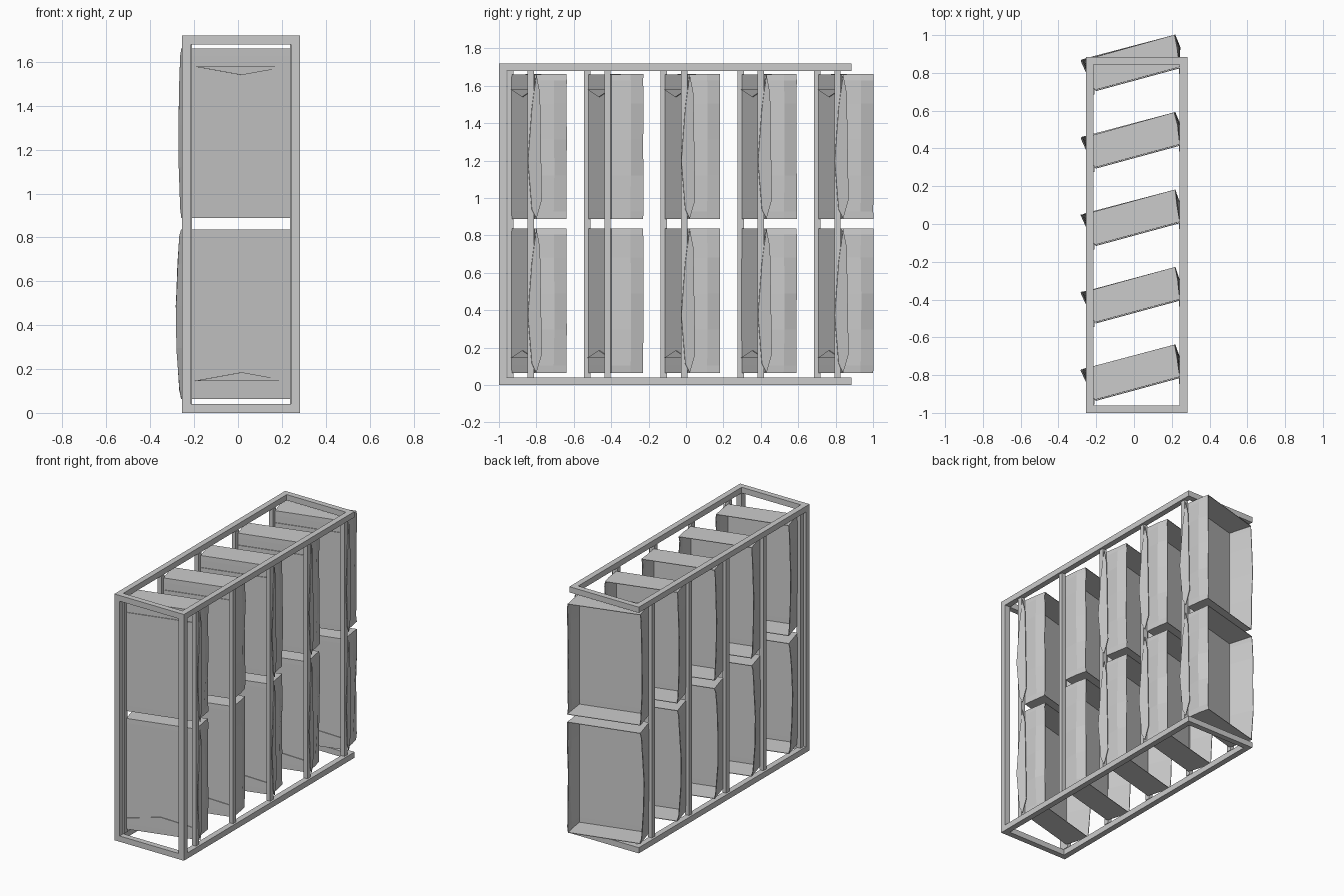
import bpy, bmesh, math, random
from mathutils import Matrix

cube = bpy.data.objects.get("Cube")
if cube:
    bpy.data.objects.remove(cube)
random.seed(4)

grey = bpy.data.materials.new("mid grey")
grey.use_nodes = True
tone = (0.6, 0.6, 0.6, 1)
grey.diffuse_color = tone
grey.node_tree.nodes["Principled BSDF"].inputs["Base Color"].default_value = tone


def finish(name, bm):
    bmesh.ops.recalc_face_normals(bm, faces=bm.faces[:])
    mesh = bpy.data.meshes.new(name)
    bm.to_mesh(mesh)
    bm.free()
    mesh.materials.append(grey)
    ob = bpy.data.objects.new(name, mesh)
    bpy.context.collection.objects.link(ob)
    return ob


def bar(name, x, y, z):
    """Box between the (low, high) pairs of each axis."""
    bm = bmesh.new()
    lo, hi = zip(x, y, z)
    size = [b - a for a, b in zip(lo, hi)]
    mid = [(a + b) / 2 for a, b in zip(lo, hi)]
    bmesh.ops.create_cube(bm, size=1, matrix=Matrix.Translation(mid) @ Matrix.Diagonal((*size, 1)))
    return finish(name, bm)


def sheet(bm, points):
    bm.faces.new([bm.verts.new(p) for p in points])


# Frame: top and bottom rings, joined by two uprights at the front only
X0, X1, Y0, Y1, H, T = -0.255, 0.282, -1.0, 0.885, 1.72, 0.04
for label, z in (("bottom", (0, T)), ("top", (H - T, H))):
    bar(label + "_rail_right", (X0, X0 + T), (Y0, Y1), z)
    bar(label + "_rail_left", (X1 - T, X1), (Y0, Y1), z)
    bar(label + "_front_bar", (X0 + T, X1 - T), (Y0, Y0 + T), z)
    bar(label + "_back_bar", (X0 + T, X1 - T), (Y1 - T, Y1), z)
bar("front_upright_right", (X0, X0 + T), (Y0, Y0 + T), (T, H - T))
bar("front_upright_left", (X1 - T, X1), (Y0, Y0 + T), (T, H - T))

W, D, ANGLE, STEP = 0.467, 0.17, math.radians(15.2), 0.41


def jitter():
    return random.uniform(-0.004, 0.004)


def panel(name, origin_y, z0, z1, splay, flap):
    """Hollow tray of thin sheet, open at the back, with splayed crumpled ends."""
    bm = bmesh.new()
    h = z1 - z0
    rings = []
    for t, b in ((0, 0.1), (0.05, 0.4), (0.3, 0.9), (0.55, 1), (0.8, 0.7), (0.96, 0.4), (1, 0.1)):
        z = z0 + t * h
        outline = [(-splay * b, D + jitter()), (0, 0), (W, 0),
                   (W + 0.01 + 0.016 * b + jitter(), 0.1), (W + 0.018 + jitter(), D)]
        rings.append([bm.verts.new((u, v, z)) for u, v in outline])
    for low, high in zip(rings, rings[1:]):
        for k in range(4):
            bm.faces.new((low[k], low[k + 1], high[k + 1], high[k]))
    bm.faces.new(rings[0])
    bm.faces.new(rings[-1])
    # Pointed fold on the front face, at the outer end of the tray
    edge, tip = (z1 - 0.08, z1 - 0.12) if z0 > 0.5 else (z0 + 0.08, z0 + 0.12)
    sheet(bm, [(0.005, -0.006, edge), (W - 0.005, -0.006, edge), (W / 2, -0.006, tip)])
    # Loose edge of the wrapping that covers the post
    if flap:
        u = W + 0.028
        sheet(bm, [(u, 0, z0), (u, 0.03, z0 + 0.1), (u, 0.02, z1 - 0.1), (u, 0, z1),
                   (u, -0.025, z1 - 0.18), (u, -0.047, z0 + 0.4 * h), (u, -0.025, z0 + 0.05)])
    ob = finish(name, bm)
    thickness = ob.modifiers.new("sheet thickness", "SOLIDIFY")
    thickness.thickness = 0.005
    thickness.offset = 0
    ob.location = (-0.21, origin_y, 0)
    ob.rotation_euler.z = ANGLE


# Five slanted rows: a pair of posts and two stacked trays each
for i in range(5):
    y = -0.93 + STEP * i
    r = 0.017
    bar(f"right_post_{i + 1}", (-0.24, -0.21), (y - 0.008 - r, y - 0.008 + r), (T, H - T))
    bar(f"left_post_{i + 1}", (0.238, 0.268), (y + 0.1 - r, y + 0.1 + r), (T, H - T))
    panel(f"lower_panel_{i + 1}", y, 0.065, 0.835, 0.027, i != 1)
    panel(f"upper_panel_{i + 1}", y, 0.89, 1.66, 0.015, i != 1)
